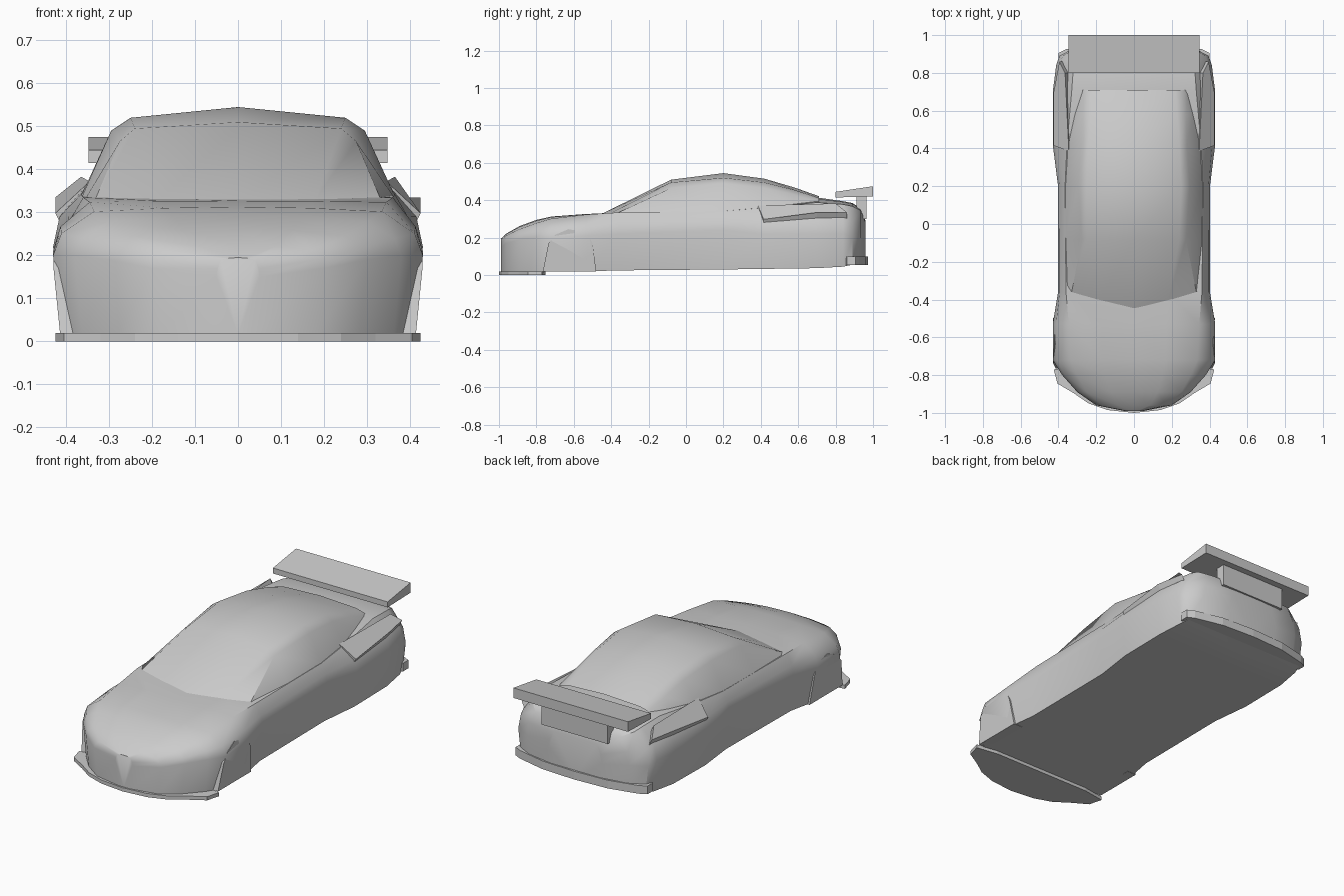
import bpy, bmesh, math


def finish(name, bm, angle=None):
    bmesh.ops.remove_doubles(bm, verts=bm.verts, dist=0.0005)
    bmesh.ops.recalc_face_normals(bm, faces=bm.faces)
    me = bpy.data.meshes.new(name)
    bm.to_mesh(me)
    bm.free()
    ob = bpy.data.objects.new(name, me)
    bpy.context.collection.objects.link(ob)
    if angle:
        bpy.ops.object.select_all(action='DESELECT')
        ob.select_set(True)
        bpy.context.view_layer.objects.active = ob
        bpy.ops.object.shade_smooth_by_angle(angle=math.radians(angle))
    return ob


def loft(name, rows, angle, closed, cap):
    """Skin rows of half-section points, mirrored across x = 0."""
    bm = bmesh.new()
    rings = []
    for row in rows:
        left = [(-x, y, z) for x, y, z in reversed(row) if x > 0]
        rings.append([bm.verts.new(p) for p in row + left])
    n = len(rings[0])
    for a, b in zip(rings, rings[1:]):
        for i in range(n if closed else n - 1):
            j = (i + 1) % n
            bm.faces.new((a[i], a[j], b[j], b[i]))
    if cap:
        bm.faces.new(rings[0])
        bm.faces.new(rings[-1])
    return finish(name, bm, angle)


def prism(name, a, b):
    """Join two matching outlines into a solid."""
    bm = bmesh.new()
    va, vb = [bm.verts.new(p) for p in a], [bm.verts.new(p) for p in b]
    bm.faces.new(va)
    bm.faces.new(vb)
    for i in range(len(a)):
        j = (i + 1) % len(a)
        bm.faces.new((va[i], va[j], vb[j], vb[i]))
    return finish(name, bm)


def plan_plate(name, half, z0, z1):
    out = half + [(-x, y) for x, y in reversed(half) if x > 0]
    return prism(name, [(x, y, z0) for x, y in out], [(x, y, z1) for x, y in out])


def side_bar(name, profile, hw):
    return prism(name, [(-hw, y, z) for y, z in profile], [(hw, y, z) for y, z in profile])


# Lower body: y, half width, floor, widest height, shoulder x, shoulder z, centre z
stations = [
    (-0.99, 0.05, 0.015, 0.15, 0.04, 0.190, 0.195),
    (-0.96, 0.20, 0.015, 0.17, 0.17, 0.212, 0.222),
    (-0.89, 0.30, 0.015, 0.19, 0.25, 0.245, 0.262),
    (-0.80, 0.38, 0.015, 0.20, 0.30, 0.278, 0.295),
    (-0.72, 0.43, 0.02, 0.20, 0.335, 0.302, 0.313),
    (-0.53, 0.43, 0.02, 0.21, 0.345, 0.324, 0.327),
    (-0.36, 0.402, 0.025, 0.22, 0.36, 0.335, 0.332),
    (0.20, 0.402, 0.03, 0.24, 0.365, 0.342, 0.342),
    (0.42, 0.43, 0.033, 0.22, 0.355, 0.360, 0.380),
    (0.70, 0.43, 0.037, 0.22, 0.33, 0.388, 0.415),
    (0.84, 0.412, 0.045, 0.22, 0.32, 0.378, 0.395),
    (0.89, 0.395, 0.055, 0.20, 0.31, 0.368, 0.385),
    (0.935, 0.31, 0.057, 0.20, 0.26, 0.345, 0.355),
    (0.96, 0.16, 0.06, 0.18, 0.13, 0.280, 0.290)]
rows = []
for y, w, zb, za, xs, zs, zc in stations:
    rows.append([(0, y, zb), (w - 0.018, y, zb), (w, y, za),
                 (xs + (w - xs) * 0.8, y, za + (zs - za) * 0.5), (xs, y, zs),
                 (xs * 0.5, y, zs + (zc - zs) * 0.75), (0, y, zc)])
# half rings start and end on the centre line, so drop the mirrored centres
loft("body", rows, 40, True, True)

# Cabin: windscreen base, roof stations and tail
cabin = [[(0, -0.455, 0.325), (0.18, -0.405, 0.330), (0.33, -0.36, 0.335), (0.355, -0.33, 0.332)]]
for y, zc, xr, zr, xm, zm, xb, zb in [
        (-0.08, 0.510, 0.24, 0.495, 0.275, 0.465, 0.365, 0.332),
        (0.20, 0.545, 0.25, 0.520, 0.295, 0.490, 0.365, 0.338),
        (0.42, 0.515, 0.24, 0.495, 0.280, 0.465, 0.352, 0.355),
        (0.58, 0.468, 0.23, 0.455, 0.275, 0.430, 0.315, 0.375),
        (0.71, 0.422, 0.22, 0.412, 0.265, 0.400, 0.285, 0.385)]:
    cabin.append([(0, y, zc), (xr, y, zr), (xm, y, zm), (xb, y, zb)])
bm_rows = [[(-x, y, z) for x, y, z in reversed(r[1:])] + r for r in cabin]
bm = bmesh.new()
grid = [[bm.verts.new(p) for p in r] for r in bm_rows]
for a, b in zip(grid, grid[1:]):
    for i in range(len(a) - 1):
        bm.faces.new((a[i], a[i + 1], b[i + 1], b[i]))
finish("cabin", bm, 40)

# Front arch panels and rear fender blisters
for s, side in ((1, "right"), (-1, "left")):
    arch = [(-0.765, 0.02), (-0.735, 0.17), (-0.70, 0.215), (-0.63, 0.245),
            (-0.53, 0.23), (-0.50, 0.17), (-0.48, 0.02)]
    outer = [(s * (0.412 + min(z, 0.2) * 0.1 - max(0, z - 0.2) * 0.3), y, z) for y, z in arch]
    prism("front_arch_" + side, outer, [(s * 0.36, y, z) for _, y, z in outer])
    top = [(0.345, 0.385, 0.372), (0.425, 0.415, 0.298), (0.425, 0.70, 0.335),
           (0.395, 0.86, 0.335), (0.365, 0.80, 0.383)]
    prism("rear_blister_" + side, [(s * x, y, z) for x, y, z in top],
          [(s * (x - 0.03), y, z - 0.06) for x, y, z in top])

# Front splitter and rear bumper lip
plan_plate("front_splitter", [(0, -1.0), (0.14, -0.985), (0.24, -0.95), (0.32, -0.895),
                              (0.405, -0.845), (0.425, -0.77), (0.30, -0.75), (0, -0.75)], 0, 0.02)
plan_plate("rear_bumper_lip", [(0, 0.972), (0.20, 0.962), (0.36, 0.925), (0.40, 0.905),
                               (0.40, 0.86), (0.36, 0.84), (0, 0.84)], 0.055, 0.1)

# Rear wing and its support
side_bar("rear_wing", [(0.80, 0.415), (0.80, 0.445), (1.0, 0.475), (1.0, 0.42)], 0.348)
side_bar("wing_support", [(0.925, 0.30), (0.912, 0.37), (0.912, 0.425), (0.965, 0.425), (0.965, 0.30)], 0.2)
